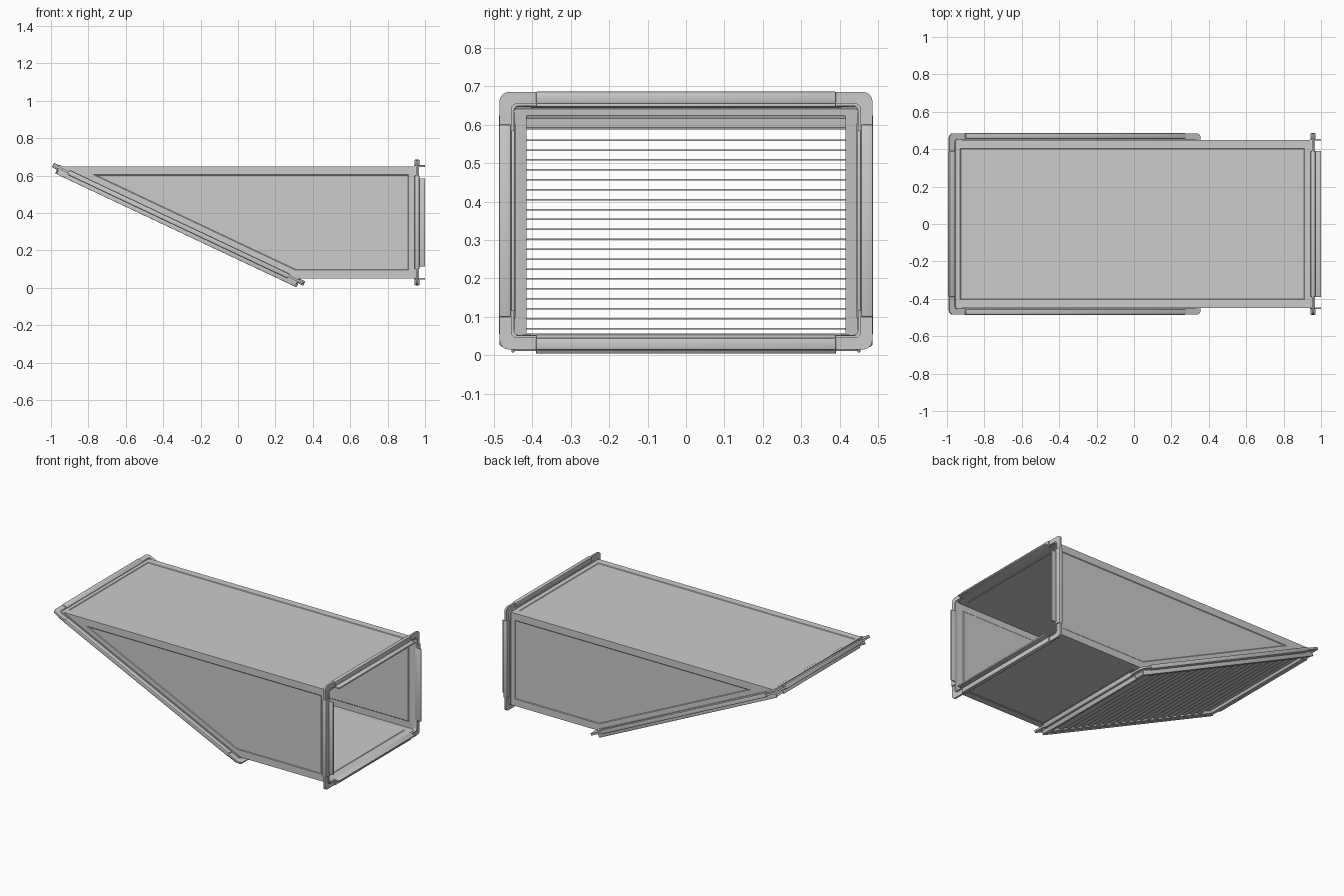
import bpy, bmesh, math
from mathutils import Matrix, Vector

if "Cube" in bpy.data.objects:
    bpy.data.objects.remove(bpy.data.objects["Cube"])


def finish(name, bm, mat=None, smooth=True):
    if mat is not None:
        bm.transform(mat)
    bmesh.ops.recalc_face_normals(bm, faces=bm.faces[:])
    me = bpy.data.meshes.new(name)
    bm.to_mesh(me)
    bm.free()
    ob = bpy.data.objects.new(name, me)
    bpy.context.collection.objects.link(ob)
    if smooth:
        bpy.context.view_layer.objects.active = ob
        ob.select_set(True)
        bpy.ops.object.shade_smooth_by_angle(angle=math.radians(30))
        ob.select_set(False)
    return ob


def frame_matrix(a, b, n, origin):
    m = Matrix((a, b, n)).transposed().to_4x4()
    m.translation = origin
    return m


def rounded_rect(ha, hb, r, seg=5):
    pts = []
    for i, (sa, sb) in enumerate(((1, 1), (-1, 1), (-1, -1), (1, -1))):
        for k in range(seg + 1):
            t = math.pi / 2 * (i + k / seg)
            pts.append((sa * (ha - r) + r * math.cos(t), sb * (hb - r) + r * math.sin(t)))
    return pts


def ring(name, outer, inner, n0, n1, mat):
    """Flat frame between two rounded rectangles."""
    bm = bmesh.new()
    loops = [[bm.verts.new((a, b, n)) for a, b in rounded_rect(*shape)]
             for shape, n in ((outer, n0), (outer, n1), (inner, n1), (inner, n0))]
    for i in range(4):
        p, q = loops[i], loops[(i + 1) % 4]
        for k in range(len(p)):
            j = (k + 1) % len(p)
            bm.faces.new((p[k], p[j], q[j], q[k]))
    return finish(name, bm, mat)


def box(name, lo, hi, mat, bevel=0.0):
    bm = bmesh.new()
    lo, hi = Vector(lo), Vector(hi)
    bmesh.ops.create_cube(bm, size=1)
    bmesh.ops.transform(bm, matrix=Matrix.Translation((lo + hi) / 2) @ Matrix.Diagonal((hi - lo).to_4d()),
                        verts=bm.verts[:])
    if bevel:
        bmesh.ops.bevel(bm, geom=bm.edges[:], offset=bevel, segments=2, profile=0.5, affect='EDGES')
    return finish(name, bm, mat)


# Local frames: a = width, b = height along the opening, n = outward
slope = math.radians(25.25)
c, s = math.cos(slope), math.sin(slope)
END = frame_matrix((0, 1, 0), (0, 0, 1), (1, 0, 0), (0.957, 0, 0.35))
SLANT = frame_matrix((0, 1, 0), (c, 0, -s), (-s, 0, -c), (-0.3175, 0, 0.34))

# Duct shell: side profile extruded across y, open at end and slope
profile = [(-0.974, 0.65), (0.957, 0.65), (0.957, 0.05), (0.297, 0.05)]
bm = bmesh.new()
rows = [[bm.verts.new((x, y, z)) for x, z in profile] for y in (-0.45, 0.45)]
bm.faces.new(rows[0])
bm.faces.new(rows[1])
for i in range(4):
    j = (i + 1) % 4
    bm.faces.new((rows[0][i], rows[0][j], rows[1][j], rows[1][i]))
bmesh.ops.recalc_face_normals(bm, faces=bm.faces[:])
openings = [f for f in bm.faces if abs(f.normal.y) < 0.5 and (f.normal.x > 0.5 or f.normal.x < -0.2)]
bmesh.ops.delete(bm, geom=openings, context='FACES')
# Shallow pressed panels on every wall
bmesh.ops.inset_individual(bm, faces=bm.faces[:], thickness=0.045, depth=0, use_even_offset=True)
panels = [f for f in bm.faces if all(not e.is_boundary for e in f.edges)
          and all(abs(abs(v.co.y) - 0.45) > 0.01 or 0.06 < v.co.z < 0.64 for v in f.verts)]
bmesh.ops.inset_individual(bm, faces=panels, thickness=0.004, depth=-0.003, use_even_offset=True)
me = bpy.data.meshes.new("duct_shell")
bm.to_mesh(me)
bm.free()
duct = bpy.data.objects.new("duct_shell", me)
bpy.context.collection.objects.link(duct)
sol = duct.modifiers.new("sheet_thickness", 'SOLIDIFY')
sol.thickness = 0.004
sol.offset = -1


def flange(prefix, mat, hb, ha, rail_b, lip_b, lip_out):
    """Rounded flange plate with clip rails and inner lips on four sides."""
    ring(prefix + "_flange", (ha, hb, 0.025), (ha - 0.038, hb - 0.036, 0.012), -0.006, 0.006, mat)
    # Sloping neck joining the sheet to the flange
    ring(prefix + "_flange_neck", (ha - 0.03, hb - 0.03, 0.015), (ha - 0.038, hb - 0.036, 0.012),
         -0.016, 0.012, mat)
    for sg, side in ((1, "positive"), (-1, "negative")):
        def span(v0, v1):
            return min(sg * v0, sg * v1), max(sg * v0, sg * v1)
        b0, b1 = span(hb - 0.03, hb + 0.001)
        box(f"{prefix}_cross_rail_{side}", (-0.39, b0, -0.013), (0.39, b1, 0.013), mat, 0.004)
        a0, a1 = span(ha - 0.03, ha + 0.001)
        box(f"{prefix}_side_rail_{side}", (a0, -rail_b, -0.013), (a1, rail_b, 0.013), mat, 0.004)
        b0, b1 = span(hb - 0.039, hb - 0.029)
        box(f"{prefix}_cross_lip_{side}", (-0.39, b0, 0), (0.39, b1, lip_out), mat, 0.002)
        a0, a1 = span(ha - 0.039, ha - 0.031)
        box(f"{prefix}_side_lip_{side}", (a0, -lip_b, 0), (a1, lip_b, lip_out), mat, 0.002)


flange("end", END, 0.335, 0.485, 0.25, 0.235, 0.043)
flange("slope", SLANT, 0.742, 0.485, 0.65, 0.705, 0.036)

# Grille frame inside the sloping mouth
ring("grille_frame", (0.449, 0.708, 0.01), (0.415, 0.665, 0.004), 0.0, 0.03, SLANT)

# Horizontal louvre slats
for i in range(20):
    z = 0.0775 + i * 0.0258
    x = -0.3175 - (z - 0.34) * c / s - 0.017
    box(f"louvre_slat_{i + 1:02d}", (x - 0.028, -0.418, z - 0.002 - 0.008), (x + 0.028, 0.418, z + 0.002 - 0.008),
        Matrix.Identity(4))

# Closing plate above the last slat
box("grille_top_plate", (-0.415, -0.667, 0.008), (0.415, -0.61, 0.014), SLANT)
